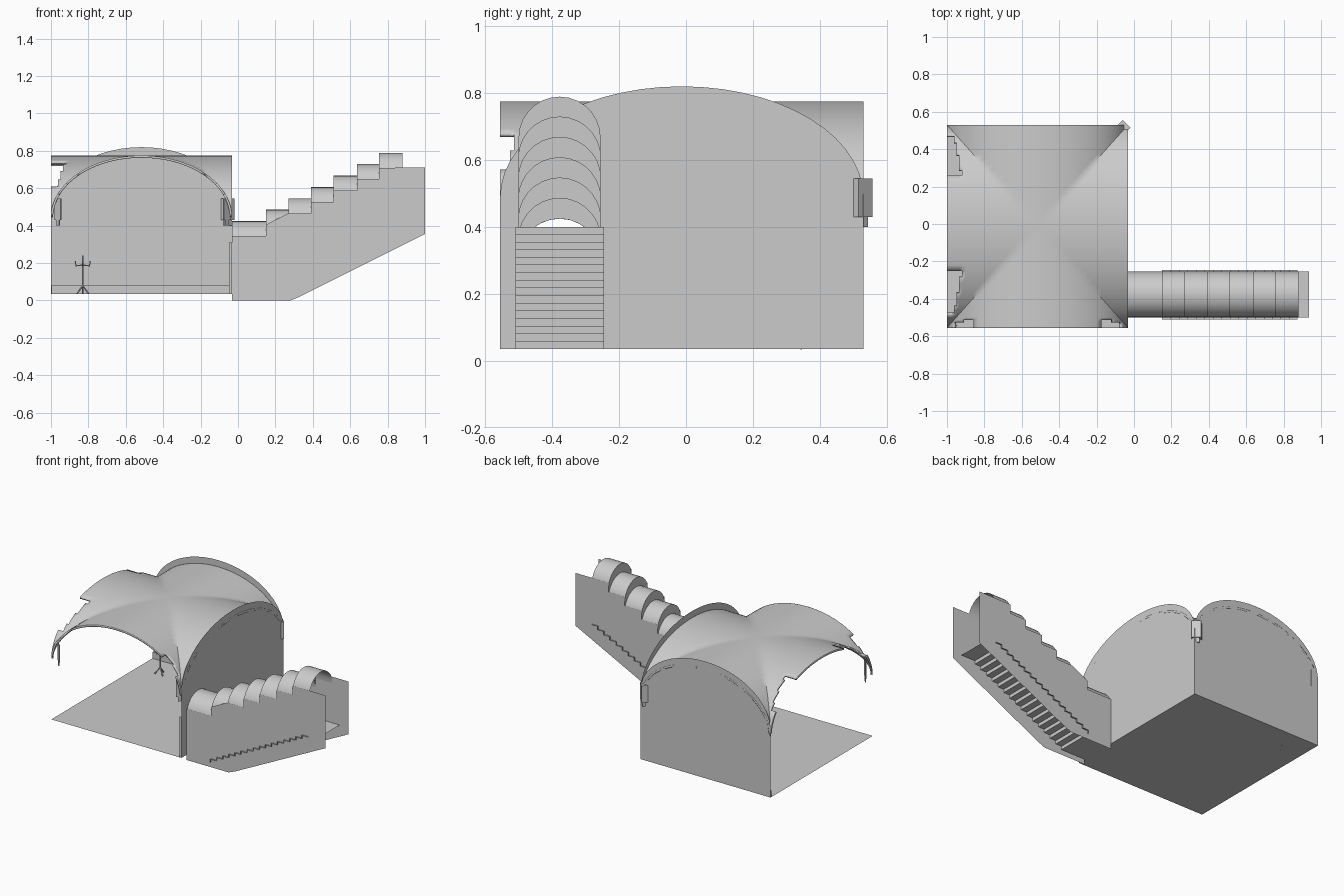
import bpy, bmesh
from math import sin, cos, pi, sqrt, radians
from mathutils import Vector

if "Cube" in bpy.data.objects:
    bpy.data.objects.remove(bpy.data.objects["Cube"])

X0, X1, Y0, Y1, ZF = -1.0, -0.032, -0.555, 0.53, 0.035
CX, CY = (X0 + X1) / 2, (Y0 + Y1) / 2
A, B = (X1 - X0) / 2, (Y1 - Y0) / 2
RISE, SPRING = 0.33, 0.49            # wall arch
TY, TR = -0.3775, 0.1225             # stair tunnel centre and radius


def finish(name, bm, smooth=None):
    me = bpy.data.meshes.new(name)
    bm.to_mesh(me)
    bm.free()
    ob = bpy.data.objects.new(name, me)
    bpy.context.collection.objects.link(ob)
    if smooth:
        bpy.ops.object.select_all(action='DESELECT')
        ob.select_set(True)
        bpy.context.view_layer.objects.active = ob
        bpy.ops.object.shade_smooth_by_angle(angle=radians(smooth))
    return ob


def panel(name, pts):
    bm = bmesh.new()
    f = bm.faces.new([bm.verts.new(p) for p in pts])
    bmesh.ops.triangulate(bm, faces=[f])
    bmesh.ops.dissolve_limit(bm, angle_limit=0.001, verts=bm.verts, edges=bm.edges)
    return finish(name, bm)


def strip(name, rings, smooth=None):
    bm = bmesh.new()
    rows = [[bm.verts.new(p) for p in r] for r in rings]
    for r, s in zip(rows, rows[1:]):
        for i in range(len(r) - 1):
            bm.faces.new((r[i], r[i + 1], s[i + 1], s[i]))
    return finish(name, bm, smooth)


def box(name, c, size, rot=0):
    bm = bmesh.new()
    bmesh.ops.create_cube(bm, size=1)
    bmesh.ops.scale(bm, vec=size, verts=bm.verts)
    ob = finish(name, bm)
    ob.location, ob.rotation_euler.z = c, rot
    return ob


def rod(name, paths, r):
    cu = bpy.data.curves.new(name, 'CURVE')
    cu.dimensions, cu.bevel_depth, cu.bevel_resolution, cu.use_fill_caps = '3D', r, 1, True
    for pts in paths:
        sp = cu.splines.new('POLY')
        sp.points.add(len(pts) - 1)
        for p, q in zip(sp.points, pts):
            p.co = (*q, 1)
    ob = bpy.data.objects.new(name, cu)
    bpy.context.collection.objects.link(ob)


def arch(c, half, n=28):
    return [(c + half * cos(pi * i / n), SPRING + RISE * sin(pi * i / n)) for i in range(n + 1)]


# floor and the two arched walls
panel("floor", [(X0, Y0, ZF), (X1, Y0, ZF), (X1, Y1, ZF), (X0, Y1, ZF)])
panel("back_wall", [(X0, Y1, ZF), (X1, Y1, ZF)] + [(x, Y1, z) for x, z in arch(CX, A)])
door = [(TY + TR, ZF)] + [(TY + TR * cos(pi * i / 12), 0.3025 + TR * sin(pi * i / 12))
                          for i in range(13)] + [(TY - TR, ZF)]
notch = [(Y0, 0.385), (-0.525, 0.37), (-0.53, 0.31), (Y0, 0.28), (Y0, ZF)]
outline = arch(CY, B) + notch + door[::-1] + [(Y1, ZF)]
panel("right_wall", [(X1, y, z) for y, z in outline])
panel("wall_end", [(-0.047, Y0, ZF), (X1, Y0, ZF), (X1, Y0, 0.31), (-0.047, Y0, 0.31)])

# baseboards
box("back_baseboard", ((X0 - 0.04) / 2, Y1 - 0.006, 0.057), (0.955, 0.01, 0.044))
box("right_baseboard", (X1 - 0.007, (Y1 + TY + TR) / 2, 0.057), (0.012, Y1 - TY - TR, 0.044))
for s in (-1, 1):
    box("passage_baseboard", (0.06, TY + s * (TR - 0.005), 0.057), (0.18, 0.008, 0.044))

# groin vault with broken open edges
N = 24
bm = bmesh.new()
grid = {}
for i in range(-N, N + 1):
    for j in range(-N, N + 1):
        t = min(abs(i), abs(j)) / N * pi / 2
        grid[i, j] = bm.verts.new((CX + A * sin(i / N * pi / 2), CY + B * sin(j / N * pi / 2),
                                   0.445 + RISE * cos(t)))


def broken(x, y):
    d, e = abs(x - CX), abs(y)
    left = 0.26 < e < 0.48 and x < -0.92 - 0.2 * (e - 0.26)
    front = 0.345 < d < 0.45 and y < -0.51 - 0.2 * (d - 0.345)
    return left or front


for i in range(-N, N):
    for j in range(-N, N):
        q = [grid[i, j], grid[i + 1, j], grid[i + 1, j + 1], grid[i, j + 1]]
        c = sum((v.co for v in q), Vector()) / 4
        if broken(c.x, c.y):
            continue
        if i == j:
            bm.faces.new((q[0], q[1], q[2]))
            bm.faces.new((q[0], q[2], q[3]))
        elif i + j == -1:
            bm.faces.new((q[0], q[1], q[3]))
            bm.faces.new((q[1], q[2], q[3]))
        else:
            bm.faces.new(q)
bmesh.ops.delete(bm, geom=[v for v in bm.verts if not v.link_faces], context='VERTS')
vault = finish("vault", bm, 40)
m = vault.modifiers.new("thickness", 'SOLIDIFY')
m.thickness, m.offset = 0.012, -1

# corner corbels: one full block, three thin plates
box("corbel_block", (-0.055, 0.52, 0.487), (0.06, 0.045, 0.115), -pi / 4)
box("corbel_foot", (-0.055, 0.52, 0.415), (0.035, 0.03, 0.03), -pi / 4)
for x, y, r in ((-0.963, 0.512, pi / 4), (-0.963, -0.53, -pi / 4), (-0.06, -0.53, pi / 4)):
    box("corbel_plate", (x, y, 0.487), (0.048, 0.006, 0.115), r)
    box("corbel_plate_foot", (x, y, 0.415), (0.025, 0.006, 0.03), r)

# stepped barrel ceiling of the stair passage
xs = [X1, 0.15, 0.27, 0.39, 0.51, 0.635, 0.755, 0.88]
tops = [0.425 + 0.0607 * k for k in range(7)]
rings = []
for k, t in enumerate(tops):
    for x in xs[k:k + 2]:
        rings.append([(x, TY + TR * cos(pi * i / 14), t - TR + TR * sin(pi * i / 14))
                      for i in range(15)])
strip("stair_ceiling", rings, 30)

# passage side walls with stepped top edge
side = [(X1, 0), (0.28, 0), (0.33, 0.02), (1, 0.355), (1, 0.71), (0.88, 0.71)]
for k in range(6, -1, -1):
    z = tops[k] - 0.08
    if k < 6:
        side.append((xs[k + 1], z))
    side.append((xs[k], z))
for s, n in ((-1, "front"), (1, "back")):
    panel("stair_wall_" + n, [(x, TY + s * TR, z) for x, z in side])

# passage floor, steps and landing
n, run, up = 16, 0.725 / 16, 0.365 / 16
prof = [(0.15, ZF)]
for k in range(n):
    prof += [(0.15 + k * run, ZF + (k + 1) * up), (0.15 + (k + 1) * run, ZF + (k + 1) * up)]
strip("stairs", [[(x, TY - 0.132, z), (x, TY + 0.132, z)] for x, z in prof])
for nm, a, b, z in (("passage_floor", X1, 0.15, ZF), ("landing", 0.875, 0.935, 0.4)):
    strip(nm, [[(x, TY - TR, z), (x, TY + TR, z)] for x in (a, b)])

# candle stand
P = Vector((-0.83, 0.36, 0))
paths = [[P + Vector((0, 0, 0.07)), P + Vector((0, 0, 0.24))]]
for k in range(3):
    a = 2 * pi * k / 3 + pi / 2
    d = Vector((cos(a), sin(a), 0))
    paths.append([P + d * 0.035 + Vector((0, 0, 0.037)), P + Vector((0, 0, 0.08))])
for d in (Vector((1, 0, 0)), Vector((-1, 0, 0)), Vector((0, 1, 0)), Vector((0, -1, 0))):
    paths.append([P + Vector((0, 0, 0.19)), P + d * 0.036 + Vector((0, 0, 0.185)),
                  P + d * 0.04 + Vector((0, 0, 0.212))])
rod("candle_stand", paths, 0.004)
